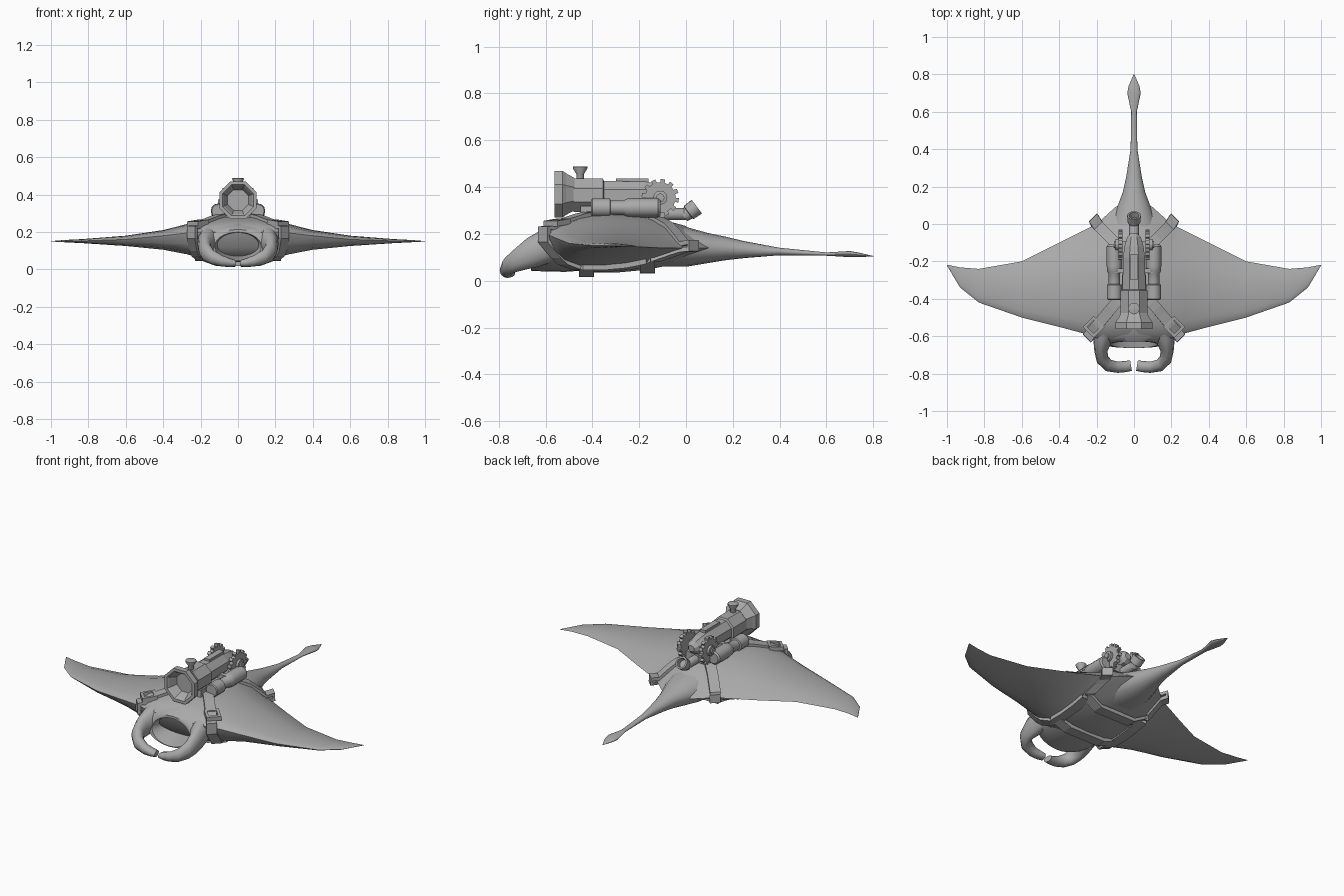
import bpy, bmesh, math
from mathutils import Vector

if "Cube" in bpy.data.objects:
    bpy.data.objects.remove(bpy.data.objects["Cube"])

GREY = bpy.data.materials.new("plain_grey")
GREY.use_nodes = True
GREY.diffuse_color = (0.4, 0.4, 0.4, 1)
GREY.node_tree.nodes["Principled BSDF"].inputs["Base Color"].default_value = (0.4, 0.4, 0.4, 1)


def finish(name, bm, angle):
    bmesh.ops.remove_doubles(bm, verts=bm.verts, dist=0.0002)
    bmesh.ops.recalc_face_normals(bm, faces=bm.faces)
    mesh = bpy.data.meshes.new(name)
    bm.to_mesh(mesh)
    bm.free()
    mesh.materials.append(GREY)
    obj = bpy.data.objects.new(name, mesh)
    bpy.context.collection.objects.link(obj)
    bpy.ops.object.select_all(action='DESELECT')
    obj.select_set(True)
    bpy.context.view_layer.objects.active = obj
    if angle:
        bpy.ops.object.shade_smooth_by_angle(angle=math.radians(angle))
    return obj


def loft(name, rings, angle=0, caps=True):
    """Skin a list of equal rings of points."""
    bm = bmesh.new()
    rows = [[bm.verts.new(p) for p in ring] for ring in rings]
    n = len(rows[0])
    for a, b in zip(rows, rows[1:]):
        for i in range(n):
            j = (i + 1) % n
            bm.faces.new((a[i], a[j], b[j], b[i]))
    if caps:
        bm.faces.new(rows[0])
        bm.faces.new(rows[-1])
    return finish(name, bm, angle)


def turned(name, profile, origin, axis=(0, 1, 0), sides=12, angle=0):
    """Stack of (distance, radius) rings along an axis."""
    axis, origin = Vector(axis).normalized(), Vector(origin)
    u = axis.orthogonal().normalized()
    v = axis.cross(u)
    rings = []
    for d, r in profile:
        turn = [math.tau * (i + 0.5) / sides for i in range(sides)]
        rings.append([origin + axis * d + r * (u * math.cos(a) + v * math.sin(a)) for a in turn])
    return loft(name, rings, angle)


def box(name, centre, size):
    bm = bmesh.new()
    bmesh.ops.create_cube(bm, size=1)
    for v in bm.verts:
        v.co = Vector(c + p * s for c, p, s in zip(centre, v.co, size))
    return finish(name, bm, 0)


def interp(table, x, col):
    for a, b in zip(table, table[1:]):
        if x <= b[0]:
            f = max(0, (x - a[0]) / (b[0] - a[0]))
            return a[col] + (b[col] - a[col]) * f
    return table[-1][col]


# Body and wings: span, leading y, trailing y, top z, bottom z, edge z front, edge z rear
SPAN = [(0, -.62, .15, .29, .035, .20, .14), (.1, -.62, .09, .285, .04, .20, .14),
        (.2, -.61, .0, .265, .06, .20, .14), (.27, -.585, -.035, .243, .08, .195, .14),
        (.4, -.55, -.1, .21, .105, .18, .14), (.6, -.5, -.2, .18, .125, .16, .145),
        (.83, -.42, -.24, .162, .14, .152, .147), (.93, -.34, -.232, .157, .145, .15, .15),
        (1, -.222, -.218, .151, .149, .15, .15)]
CHORD = [(0, 0, 0), (.04, .4, .5), (.12, .7, .85), (.25, .92, 1), (.42, 1, 1),
         (.6, .9, .9), (.8, .6, .6), (1, 0, 0)]


def surface(x, t, top):
    lead, trail, hi, lo, zf, zr = (interp(SPAN, abs(x), c) for c in range(1, 7))
    edge = zf + (zr - zf) * t
    k = interp(CHORD, t, 1 if top else 2)
    return Vector((x, lead + (trail - lead) * t, edge + ((hi if top else lo) - edge) * k))


def on_body(x, y, top):
    lead, trail = interp(SPAN, abs(x), 1), interp(SPAN, abs(x), 2)
    return surface(x, min(1, max(0, (y - lead) / (trail - lead))), top)


half = [s[0] for s in SPAN]
stations = [-x for x in reversed(half[1:])] + half
ts = [c[0] for c in CHORD]
loft("body_and_wings", [[surface(x, t, True) for t in ts] +
                        [surface(x, t, False) for t in reversed(ts[1:-1])]
                        for x in stations], 50)

# Tail: y, half width, centre z, half height
TAIL = [(-.1, .15, .15, .09), (0, .12, .145, .085), (.09, .09, .14, .065), (.17, .06, .138, .05),
        (.25, .042, .133, .036), (.4, .018, .125, .016), (.6, .015, .114, .007),
        (.7, .036, .114, .013), (.735, .03, .111, .01), (.8, .002, .105, .001)]


def oval(y, rx, z, rz, n=16, lean=0):
    ring = [math.tau * i / n for i in range(n)]
    return [(rx * math.cos(a), y + lean * math.sin(a), z + rz * math.sin(a)) for a in ring]


loft("tail", [oval(*row) for row in TAIL], 50)

# Head with an open mouth
HEAD = [(-.4, .2, .16, .115), (-.5, .215, .15, .112), (-.57, .215, .145, .105),
        (-.62, .195, .136, .095), (-.645, .155, .128, .085), (-.645, .125, .123, .076),
        (-.61, .115, .123, .068), (-.5, .09, .125, .05)]
loft("head_and_mouth", [oval(*row, 28, .018) for row in HEAD], 50)

# Curled head fins: x, y, z, half width, half height
FIN = [(.155, -.56, .16, .06, .075), (.17, -.63, .135, .048, .075), (.177, -.68, .115, .035, .066),
       (.168, -.725, .09, .034, .052), (.135, -.757, .065, .033, .04),
       (.085, -.766, .045, .03, .03), (.045, -.762, .036, .03, .024), (.016, -.757, .032, .028, .018)]


def head_fin(side, label):
    rings = []
    for i, (x, y, z, w, h) in enumerate(FIN):
        a, b = FIN[max(0, i - 1)], FIN[min(len(FIN) - 1, i + 1)]
        across = Vector((b[1] - a[1], a[0] - b[0], 0)).normalized()
        ring = []
        for k in range(12):
            q = math.tau * k / 12
            p = Vector((x, y, z)) + across * w * math.cos(q) + Vector((0, 0, h * math.sin(q)))
            ring.append((p.x * side, p.y, p.z))
        rings.append(ring)
    loft(label + "_head_fin", rings, 50)


# Harness: one loop per side over the back, round the wing edges and along the belly
def harness(side, label):
    front, rear, belly = Vector((.7, .7, 0)), Vector((-.7, .7, 0)), Vector((1, 0, 0))
    path = []

    def run(a, b, top, w, n=6):
        for i in range(n + 1):
            x, y = (a[k] + (b[k] - a[k]) * i / n for k in (0, 1))
            path.append((on_body(x, y, top) + Vector((0, 0, .004 if top else -.004)), w))

    run((.07, -.39), (.225, -.575), True, front)
    path.append((Vector((.245, -.605, .225)), front))
    path.append((Vector((.245, -.605, .17)), front))
    run((.235, -.55), (.2, -.47), False, front, 3)
    run((.2, -.44), (.2, -.17), False, belly)
    run((.205, -.13), (.2, -.01), False, rear, 3)
    path.append((Vector((.215, .03, .135)), rear))
    path.append((Vector((.215, .03, .165)), rear))
    run((.19, -.01), (.06, -.14), True, rear)
    rings = []
    for i, (p, w) in enumerate(path):
        tangent = path[min(len(path) - 1, i + 1)][0] - path[max(0, i - 1)][0]
        out = w.cross(tangent).normalized() * .011
        ring = [p + w * .03 + out, p - w * .03 + out, p - w * .03 - out, p + w * .03 - out]
        rings.append([(v.x * side, v.y, v.z) for v in ring])
    loft(label + "_harness", rings)
    # Square buckle over the front strap
    c = on_body(.215, -.55, True) + Vector((0, 0, .016))
    along, up = Vector((.7, -.7, -.12)), Vector((0, 0, .012))
    for k in (-1, 1):
        for u, v, lu, lv in ((along, front, .008, .042), (front, along, .008, .036)):
            m = c + u * k * .034
            corners = [u * lu + v * lv, v * lv - u * lu, -u * lu - v * lv, u * lu - v * lv]
            loft(label + "_buckle_bar", [[((m + q + e).x * side, (m + q + e).y, (m + q + e).z)
                                          for q in corners] for e in (-up, up)])


# Toothed wheel standing along the body
def gear(name, x, y, z, r, teeth, thick):
    ring = []
    for i in range(teeth):
        for frac, rad in ((0, .82), (.45, .82), (.5, 1), (.95, 1)):
            a = math.tau * (i + frac) / teeth
            ring.append((y + r * rad * math.cos(a), z + r * rad * math.sin(a)))
    loft(name, [[(x + e, a, b) for a, b in ring] for e in (-thick / 2, thick / 2)])


for side, label in ((1, "left"), (-1, "right")):
    head_fin(side, label)
    harness(side, label)
    turned(label + "_tank", [(0, .035), (.005, .04), (.08, .04), (.083, .031), (.14, .031),
                             (.15, .038), (.18, .041), (.285, .041), (.295, .033)],
           (side * .105, -.405, .312), angle=35)
    gear(label + "_gear", side * .073, -.11, .355, .08, 12, .022)
    turned(label + "_gear_hub", [(0, .03), (.018, .03), (.02, .018), (.028, .018)],
           (side * .08, -.11, .355), (side, 0, 0))
    box(label + "_tank_bracket", (side * .075, -.25, .32), (.06, .025, .05))

for y, drop, label in ((-.425, .012, "front"), (-.165, .01, "rear")):
    z = on_body(0, y, False).z
    box(label + "_belly_strap", (0, y, z - .006), (.24, .065, .022))
    for side in (1, -1):
        a, b = Vector((side * .115, y, z - .006)), on_body(side * .2, y, False)
        loft(label + "_belly_strap_end", [[p + Vector((0, dy, dz)) for dy, dz in
                                           ((-.032, -drop), (.032, -drop), (.032, drop), (-.032, drop))]
                                          for p in (a, b)])

# Engine on the back
turned("engine_bell", [(.055, .06), (.012, .08), (0, .09), (.0, .108), (.035, .108), (.05, .096),
                       (.085, .075)], (0, -.562, .37), sides=8)
turned("engine_drum", [(0, .077), (.125, .077), (.13, .066), (.3, .064), (.36, .055),
                       (.41, .04), (.43, .02)], (0, -.48, .365), sides=8)
box("engine_ridge", (0, -.23, .427), (.036, .14, .02))
box("engine_cradle", (0, -.27, .295), (.13, .36, .05))
turned("chimney", [(0, .016), (.04, .016), (.065, .031), (.072, .031), (.074, .024)],
       (0, -.452, .415), (0, 0, 1), angle=35)
turned("exhaust_pipe", [(0, .026), (.11, .026), (.125, .018)], (0, -.11, .285), angle=35)
turned("exhaust_nozzle", [(0, .026), (.025, .03), (.027, .035), (.07, .037), (.07, .027), (.04, .024)],
       (0, -.01, .275), (0, .8, .6), angle=35)
